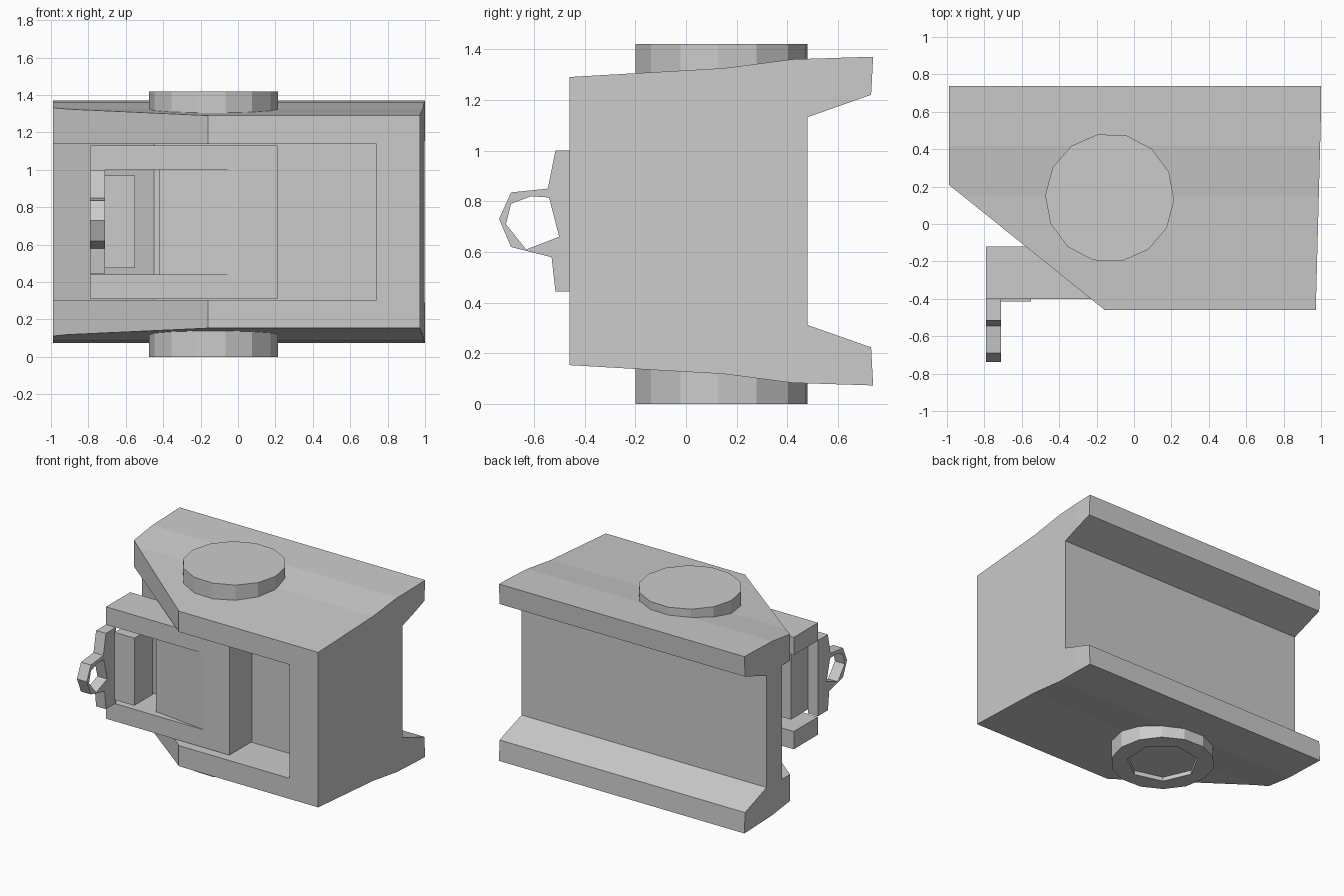
import bpy, bmesh, math

if "Cube" in bpy.data.objects:
    bpy.data.objects.remove(bpy.data.objects["Cube"])


def prism(name, points, axis, lo, hi):
    """Extrude a 2D outline along an axis; points use the other two axes in order."""
    def place(p, d):
        c = list(p)
        c.insert("xyz".index(axis), d)
        return c
    bm = bmesh.new()
    a = [bm.verts.new(place(p, lo)) for p in points]
    b = [bm.verts.new(place(p, hi)) for p in points]
    bm.faces.new(a)
    bm.faces.new(b)
    n = len(points)
    for i in range(n):
        j = (i + 1) % n
        bm.faces.new((a[i], a[j], b[j], b[i]))
    bmesh.ops.recalc_face_normals(bm, faces=bm.faces)
    mesh = bpy.data.meshes.new(name)
    bm.to_mesh(mesh)
    bm.free()
    ob = bpy.data.objects.new(name, mesh)
    bpy.context.collection.objects.link(ob)
    return ob


def boolean(ob, cutter, op):
    m = ob.modifiers.new("cut", "BOOLEAN")
    m.operation, m.object, m.solver = op, cutter, "EXACT"
    bpy.context.view_layer.objects.active = ob
    bpy.ops.object.modifier_apply(modifier=m.name)
    bpy.data.objects.remove(cutter)


def box(x0, x1, y0, y1):
    return [(x0, y0), (x1, y0), (x1, y1), (x0, y1)]


# Main housing: channelled side profile trimmed by the plan outline
MID = 0.722
upper = [(-0.46, 1.29), (0.15, 1.325), (0.42, 1.36), (0.738, 1.37),
         (0.73, 1.22), (0.48, 1.132)]
lower = [(y, 2 * MID - z) for y, z in reversed(upper)]
housing = prism("housing", upper + lower, "x", -1.1, 1.1)
plan = [(-0.99, 0.8), (1.0, 0.8), (1.0, 0.6), (0.972, -0.457), (0.972, -0.6),
        (-0.16, -0.6), (-0.16, -0.457), (-0.99, 0.21)]
boolean(housing, prism("plan_cutter", plan, "z", -0.2, 1.7), "INTERSECT")

# Front slot that opens through the angled corner
slot = [(0.74, -0.7), (0.74, -0.14), (-0.45, -0.14), (-1.1, 0.39), (-1.3, 0.3), (-1.3, -0.7)]
boolean(housing, prism("slot_cutter", slot, "z", 0.305, 1.138), "DIFFERENCE")

# Sliding bolt with forked end and ramped recess
bolt = prism("sliding_bolt", box(-0.79, 0.21, -0.40, -0.12), "z", 0.31, 1.13)
recess = [(0, -0.5), (0, -0.399), (-0.39, -0.35), (-0.42, -0.35),
          (-0.42, 0), (-0.9, 0), (-0.9, -0.5)]
boolean(bolt, prism("recess_cutter", recess, "z", 0.44, 1.0), "DIFFERENCE")

# Block held between the fork arms
prism("fork_block", box(-0.71, -0.55, -0.415, -0.20), "z", 0.475, 0.97)

# Pull plate with ring
ring = [(-0.40, 1.0), (-0.515, 1.0), (-0.545, 0.85), (-0.69, 0.835), (-0.737, 0.73),
        (-0.69, 0.62), (-0.53, 0.58), (-0.515, 0.445), (-0.40, 0.445)]
hole = [(-0.54, 0.815), (-0.61, 0.82), (-0.69, 0.79), (-0.71, 0.71), (-0.63, 0.61), (-0.5, 0.66)]
plate = prism("pull_ring", ring, "x", -0.79, -0.71)
boolean(plate, prism("hole_cutter", hole, "x", -0.9, -0.6), "DIFFERENCE")


# Round pivot bosses above and below
def circle(r, n=14):
    return [(-0.13 + r * math.cos(math.radians(75) + 2 * math.pi * i / n),
             0.14 + r * math.sin(math.radians(75) + 2 * math.pi * i / n)) for i in range(n)]


prism("top_boss", circle(0.345), "z", 1.28, 1.42)
bottom = prism("bottom_boss", circle(0.345), "z", 0.0, 0.165)
boolean(bottom, prism("dish_cutter", circle(0.24, 7), "z", -0.1, 0.03), "DIFFERENCE")
